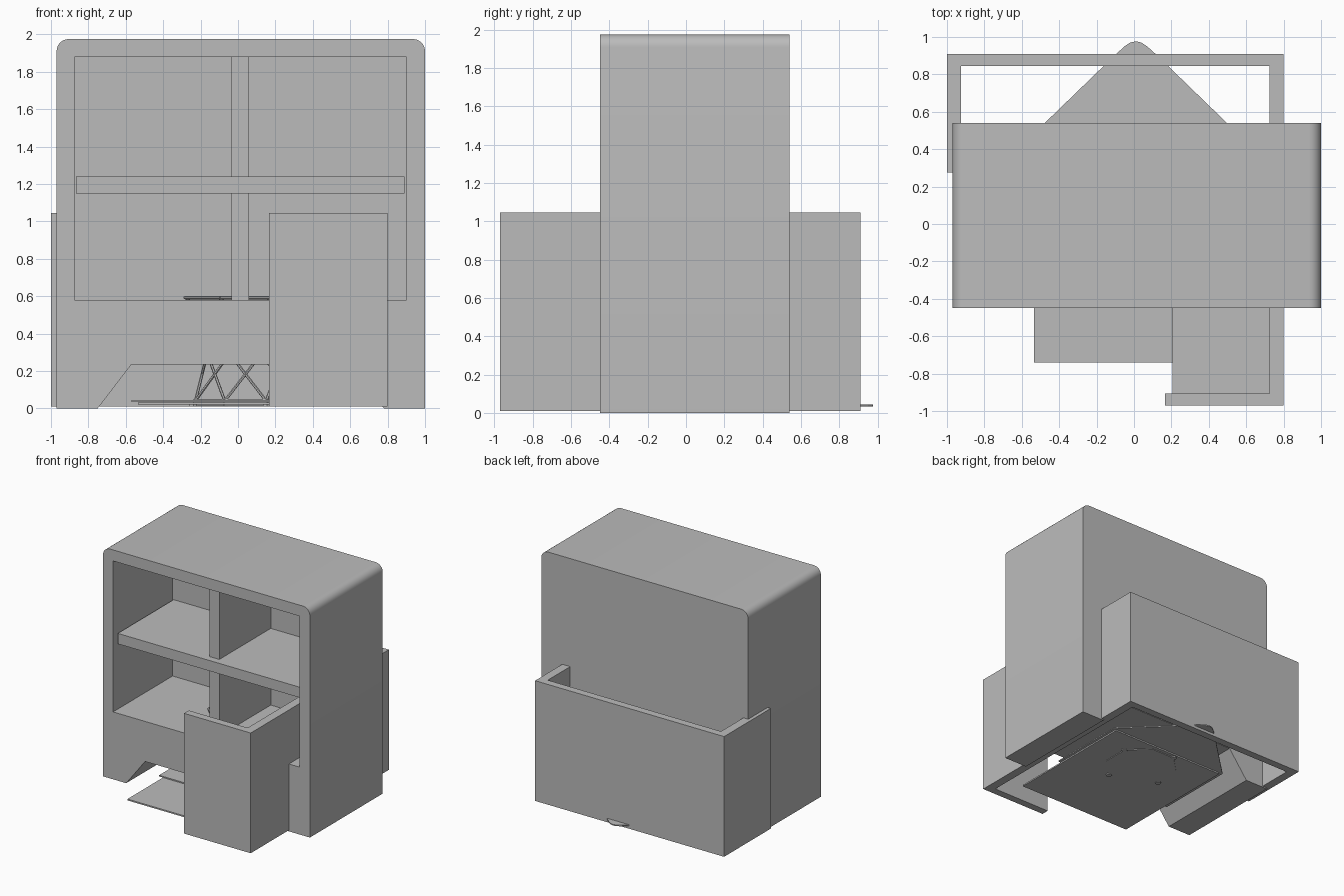
import bpy, bmesh, math
from mathutils import Vector

if "Cube" in bpy.data.objects:
    bpy.data.objects.remove(bpy.data.objects["Cube"])

grey = bpy.data.materials.new("plain_grey")
grey.diffuse_color = (0.5, 0.5, 0.5, 1)
grey.use_nodes = True
grey.node_tree.nodes["Principled BSDF"].inputs["Base Color"].default_value = grey.diffuse_color


def finish(name, bm):
    bmesh.ops.recalc_face_normals(bm, faces=bm.faces)
    me = bpy.data.meshes.new(name)
    bm.to_mesh(me)
    bm.free()
    me.materials.append(grey)
    ob = bpy.data.objects.new(name, me)
    bpy.context.collection.objects.link(ob)
    return ob


def prism(name, pts, lo, hi, axis="z"):
    """Extrude a 2D outline between two levels along z or y."""
    bm = bmesh.new()
    if axis == "z":
        verts = [bm.verts.new((a, b, lo)) for a, b in pts]
        move = (0, 0, hi - lo)
    else:
        verts = [bm.verts.new((a, lo, b)) for a, b in pts]
        move = (0, hi - lo, 0)
    face = bm.faces.new(verts)
    out = bmesh.ops.extrude_face_region(bm, geom=[face])
    bmesh.ops.translate(bm, vec=move,
                        verts=[v for v in out["geom"] if isinstance(v, bmesh.types.BMVert)])
    return finish(name, bm)


def box(name, x0, x1, y0, y1, z0, z1):
    return prism(name, [(x0, y0), (x1, y0), (x1, y1), (x0, y1)], z0, z1)


def arc(cx, cz, r, a0, a1, n=6):
    angles = [math.radians(a0 + (a1 - a0) * i / n) for i in range(n + 1)]
    return [(cx + r * math.cos(a), cz + r * math.sin(a)) for a in angles]


# Cabinet body: rounded top corners and a tapered tunnel between the feet
outline = [(-0.97, 0), (-0.75, 0), (-0.57, 0.235), (0.60, 0.235), (0.78, 0), (1.0, 0)]
outline += arc(0.935, 1.91, 0.065, 0, 90) + arc(-0.905, 1.91, 0.065, 90, 180)
cabinet = prism("cabinet", outline, -0.45, 0.54, "y")

# Open front compartment
cutter = box("opening_cutter", -0.875, 0.90, -0.6, 0.36, 0.58, 1.88)
mod = cabinet.modifiers.new("opening", "BOOLEAN")
mod.operation = "DIFFERENCE"
mod.solver = "EXACT"
mod.object = cutter
bpy.context.view_layer.objects.active = cabinet
cabinet.select_set(True)
bpy.ops.object.modifier_apply(modifier="opening")
bpy.data.objects.remove(cutter)
bpy.ops.object.shade_smooth_by_angle(angle=math.radians(30))

# Shelf and dividers
box("shelf", -0.865, 0.89, -0.40, 0.37, 1.15, 1.24)
box("upper_divider", -0.035, 0.06, -0.34, 0.37, 1.24, 1.885)
box("lower_divider", -0.035, 0.06, -0.34, 0.37, 0.575, 1.155)

# Surrounding screen wall, open on the left of the front
prism("screen_wall", [(0.165, -0.97), (0.80, -0.97), (0.80, 0.91), (-1.0, 0.91),
                      (-1.0, 0.275), (-0.925, 0.275), (-0.925, 0.845), (0.725, 0.845),
                      (0.725, -0.905), (0.165, -0.905)], 0.01, 1.045)

# Side ledge between the cabinet and the front screen
box("side_ledge", 0.205, 0.73, -0.91, -0.44, 0.54, 0.575)

# Floor plates
box("front_floor_plate", -0.535, 0.57, -0.74, 0.45, 0.02, 0.032)
half = [(0.58, -0.26), (0.58, 0.45), (0.11, 0.905), (0.06, 0.95), (0.03, 0.97)]
prism("rear_floor_plate",
      [(0.01 + x, y) for x, y in half] + [(0.01, 0.977)] +
      [(0.01 - x, y) for x, y in reversed(half)], 0.034, 0.044)


# Lattice stand: octagonal base, feet, crossed struts and top ring
CX, CY, N = 0.04, 0.14, 8


def corner(i, r, z):
    a = 2 * math.pi * (i + 0.5) / N
    return Vector((CX + r * math.cos(a), CY + r * math.sin(a), z))


def rods(name, segments, r):
    bm = bmesh.new()
    for a, b in segments:
        d = b - a
        out = bmesh.ops.create_cone(bm, cap_ends=True, segments=6, radius1=r,
                                    radius2=r, depth=d.length)
        rot = d.to_track_quat("Z", "Y")
        for v in out["verts"]:
            v.co = rot @ v.co + (a + b) / 2
    return finish(name, bm)


prism("stand_base", [corner(i, 0.30, 0).to_2d() for i in range(N)], 0.014, 0.05)
rods("stand_feet", [(corner(i, 0.30, 0.01), corner(i, 0.30, 0.03))
                    for i in range(0, N, 2)], 0.025)
rods("stand_struts", [(corner(i, 0.29, 0.04), corner(i + s, 0.34, 0.59))
                      for i in range(N) for s in (-2, 2)], 0.008)
rods("stand_top_ring", [(corner(i, 0.35, 0.592), corner(i + 1, 0.35, 0.592))
                        for i in range(N)], 0.009)
